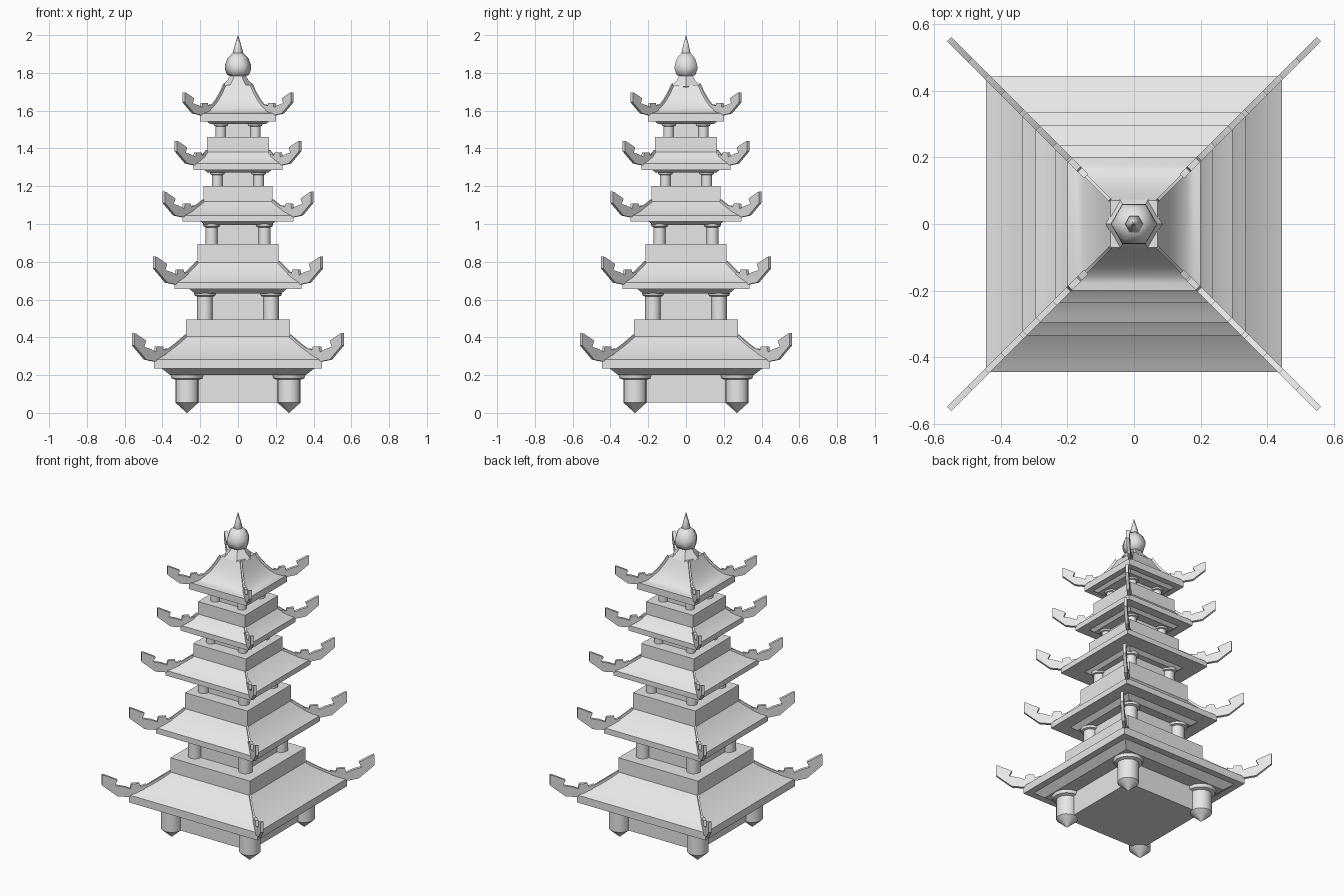
import bpy, bmesh, math
from mathutils import Vector

if "Cube" in bpy.data.objects:
    bpy.data.objects.remove(bpy.data.objects["Cube"], do_unlink=True)

stone = bpy.data.materials.new("grey_stone")
stone.use_nodes = True
stone.diffuse_color = (0.8, 0.8, 0.8, 1)
stone.node_tree.nodes["Principled BSDF"].inputs["Base Color"].default_value = (0.8, 0.8, 0.8, 1)


def finish(name, bm, angle=35):
    bmesh.ops.remove_doubles(bm, verts=bm.verts, dist=0.0001)
    bmesh.ops.recalc_face_normals(bm, faces=bm.faces)
    mesh = bpy.data.meshes.new(name)
    bm.to_mesh(mesh)
    bm.free()
    mesh.materials.append(stone)
    obj = bpy.data.objects.new(name, mesh)
    bpy.context.collection.objects.link(obj)
    bpy.ops.object.select_all(action='DESELECT')
    obj.select_set(True)
    bpy.context.view_layer.objects.active = obj
    bpy.ops.object.shade_smooth_by_angle(angle=math.radians(angle))
    return obj


def loft(bm, profile, sides, turn=0.0, x=0.0, y=0.0):
    """Stack regular polygon rings of (radius, height) and cap both ends."""
    rings = []
    for radius, z in profile:
        angles = [turn + math.tau * i / sides for i in range(sides)]
        rings.append([bm.verts.new((x + radius * math.cos(a), y + radius * math.sin(a), z))
                      for a in angles])
    for low, high in zip(rings, rings[1:]):
        for i in range(sides):
            j = (i + 1) % sides
            bm.faces.new((low[i], low[j], high[j], high[i]))
    bm.faces.new(rings[0][::-1])
    bm.faces.new(rings[-1])


def square_loft(name, profile):
    bm = bmesh.new()
    loft(bm, [(half * math.sqrt(2), z) for half, z in profile], 4, math.pi / 4)
    return finish(name, bm)


def corner_plate(bm, outline, thickness):
    """Extrude an (x, z) outline across each of the four diagonals."""
    for sx in (1, -1):
        for sy in (1, -1):
            side = Vector((-sy, sx, 0)).normalized() * thickness / 2
            front = [bm.verts.new(Vector((sx * u, sy * u, z)) + side) for u, z in outline]
            back = [bm.verts.new(Vector((sx * u, sy * u, z)) - side) for u, z in outline]
            bm.faces.new(front)
            bm.faces.new(back[::-1])
            for i in range(len(outline)):
                j = (i + 1) % len(outline)
                bm.faces.new((front[i], back[i], back[j], front[j]))


# Upturned corner hook, as offsets from the eave corner
HOOK = [(-0.06, 0.02), (0, -0.01), (0.047, 0), (0.11, 0.075), (0.11, 0.14), (0.1, 0.137),
        (0.047, 0.1), (0.057, 0.068), (0.02, 0.055), (-0.005, 0.04), (-0.01, 0.07),
        (-0.042, 0.07), (-0.047, 0.05), (-0.07, 0.06)]

# base, column offset, column radius, eave bottom, eave half, eave top,
# roof top half, roof top, box top, flare half, hook scale
TIERS = [
    (0.055, 0.27, 0.062, 0.235, 0.445, 0.282, 0.275, 0.405, 0.495, 0.407, 1.0),
    (0.49, 0.175, 0.041, 0.655, 0.335, 0.69, 0.215, 0.795, 0.895, 0.26, 0.98),
    (0.89, 0.14, 0.032, 1.013, 0.295, 1.045, 0.182, 1.12, 1.2, 0.2, 0.9),
    (1.195, 0.11, 0.028, 1.287, 0.235, 1.32, 0.163, 1.382, 1.46, 0.182, 0.85),
    (1.455, 0.092, 0.027, 1.543, 0.2, 1.585, 0.07, 1.735, 1.735, 0.167, 0.8),
]

for n, (base, col, rad, low, eave, edge, top, peak, box, flare, size) in enumerate(TIERS, 1):
    drop = rad * 0.55
    last = n == len(TIERS)

    # Core walls
    square_loft(f"walls_{n}", [(col, base), (col, low)])

    # Flared bracket under the eaves
    square_loft(f"eave_bracket_{n}", [(flare - drop * 1.4, low - drop), (flare, low + 0.002)])

    # Roof with a gently hollow slope
    sag = 0.32 if last else 0.08
    slope = []
    for i in range(7):
        t = i / 6
        rise = t - sag * 4 * t * (1 - t) * (0.8 if last else 1)
        slope.append((eave + (top - eave) * t, edge + (peak - edge) * max(rise, t * t * 0.9)))
    slope[-1] = (top, peak)
    square_loft(f"roof_{n}", [(eave, low)] + slope)

    # Plinth for the next storey
    if not last:
        square_loft(f"plinth_{n}", [(top, peak - 0.02), (top, box)])

    # Corner columns with flared capitals
    bm = bmesh.new()
    cap = low - drop
    foot = [(0.001, 0.0), (rad, base)] if n == 1 else [(rad, base)]
    shaft = foot + [(rad, cap - rad * 0.4), (rad * 1.3, cap - rad * 0.3),
                    (rad * 1.4, cap), (rad * 1.4, low)]
    for sx in (1, -1):
        for sy in (1, -1):
            loft(bm, shaft, 16, 0, sx * col, sy * col)
    finish(f"columns_{n}", bm)

    # Hip ridges along the roof corners
    bm = bmesh.new()
    upper = [(u + 0.003, z + 0.01) for u, z in slope]
    under = [(u, z - 0.01) for u, z in reversed(slope)]
    corner_plate(bm, upper + under, 0.01)
    finish(f"hip_ridges_{n}", bm)

    # Upturned hooks at the eave corners
    bm = bmesh.new()
    corner_plate(bm, [(eave + u * size, edge + w * size) for u, w in HOOK], 0.018)
    finish(f"corner_hooks_{n}", bm, 20)

# Six-sided finial: skirt, ball and spike
for name, profile, angle in (
        ("finial_skirt", [(0.072, 1.722), (0.086, 1.728), (0.08, 1.738), (0.055, 1.762),
                          (0.038, 1.79)], 30),
        ("finial_ball", [(0.03, 1.778), (0.058, 1.79), (0.07, 1.82), (0.068, 1.845),
                         (0.055, 1.878), (0.027, 1.905)], 65),
        ("finial_spike", [(0.022, 1.895), (0.027, 1.908), (0.016, 1.95), (0.001, 2.0)], 65)):
    bm = bmesh.new()
    loft(bm, profile, 6)
    finish(name, bm, angle)
